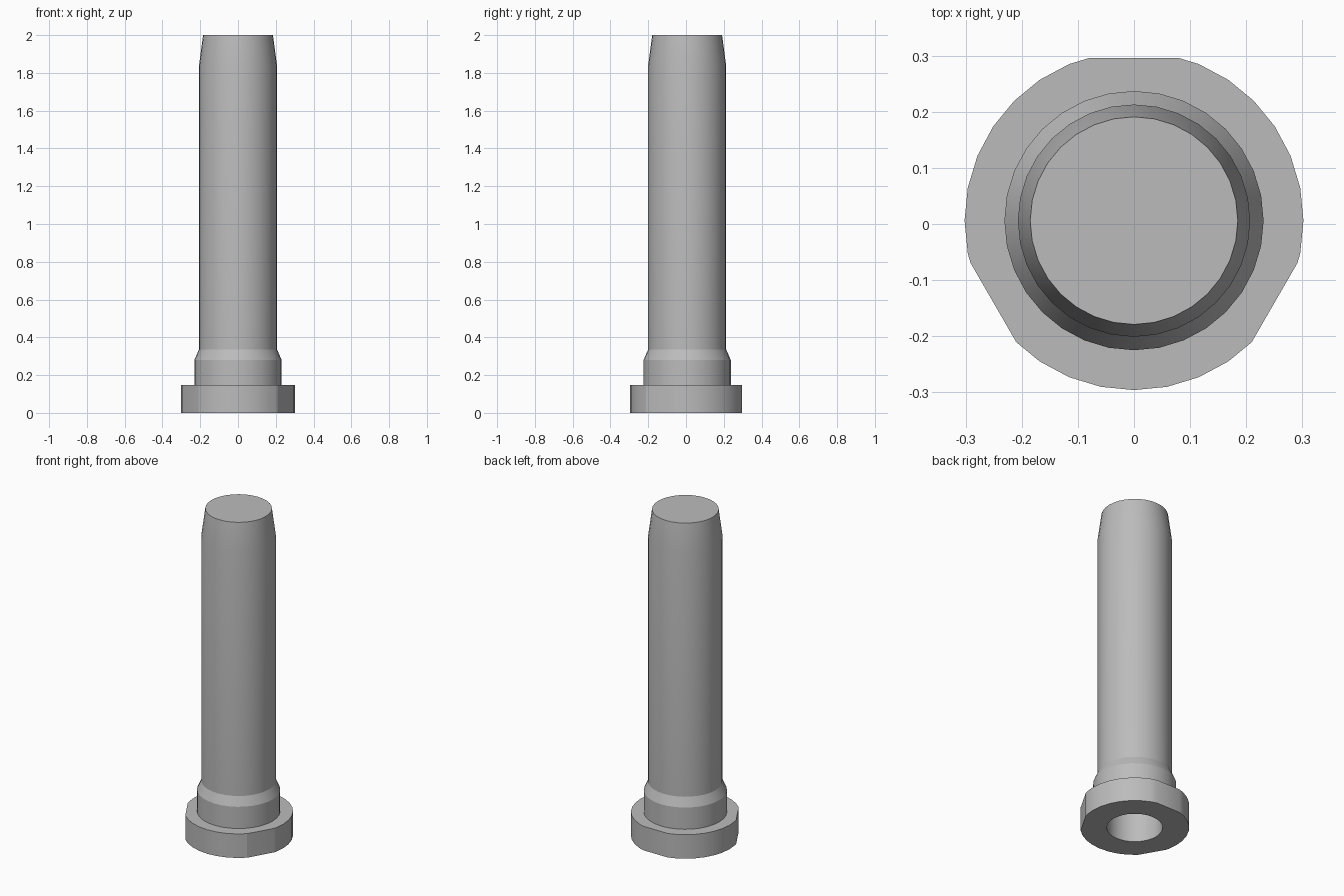
import bpy, bmesh
from math import sin, cos, pi, radians
from mathutils import Vector

SIDES = 32
CENTRE_Y = 0.006

old = bpy.data.objects.get("Cube")
if old:
    bpy.data.objects.remove(old, do_unlink=True)

steel = bpy.data.materials.new("grey steel")
steel.use_nodes = True
colour = (0.50, 0.50, 0.50, 1)
steel.diffuse_color = colour
steel.node_tree.nodes["Principled BSDF"].inputs["Base Color"].default_value = colour


def ring(bm, radius, z):
    return [bm.verts.new((radius * cos(2 * pi * i / SIDES),
                          radius * sin(2 * pi * i / SIDES), z)) for i in range(SIDES)]


def bridge(bm, a, b):
    for i in range(SIDES):
        j = (i + 1) % SIDES
        bm.faces.new((a[i], a[j], b[j], b[i]))


def lathe(bm, profile, cap_end=False):
    rings = [ring(bm, r, z) for r, z in profile]
    for a, b in zip(rings, rings[1:]):
        bridge(bm, a, b)
    if cap_end:
        bm.faces.new(rings[-1])
    return rings


def finish(bm, name):
    bmesh.ops.recalc_face_normals(bm, faces=bm.faces)
    mesh = bpy.data.meshes.new(name)
    bm.to_mesh(mesh)
    bm.free()
    mesh.materials.append(steel)
    obj = bpy.data.objects.new(name, mesh)
    obj.location.y = CENTRE_Y
    bpy.context.collection.objects.link(obj)
    bpy.ops.object.select_all(action="DESELECT")
    obj.select_set(True)
    bpy.context.view_layer.objects.active = obj
    bpy.ops.object.shade_smooth_by_angle(angle=radians(20))


BORE, FLANGE_TOP = 0.155, 0.147

# Hollow pin: blind bore, collar, shaft and tapered tip
bm = bmesh.new()
lathe(bm, [(0.185, 2.0), (0.207, 1.835), (0.207, 0.335), (0.231, 0.28),
           (0.231, FLANGE_TOP), (BORE, FLANGE_TOP), (BORE, 1.8)], cap_end=True)
bm.faces.new([v for v in bm.verts if abs(v.co.z - 2.0) < 1e-4])
finish(bm, "hollow_pin")

# Base flange with three flats
bm = bmesh.new()
rings = lathe(bm, [(0.302, 0), (0.302, FLANGE_TOP)])
for loop in rings:
    bm.faces.new(loop)
for angle in (90, 210, 330):
    n = Vector((cos(radians(angle)), sin(radians(angle)), 0))
    cut = bmesh.ops.bisect_plane(bm, geom=bm.verts[:] + bm.edges[:] + bm.faces[:],
                                 plane_co=n * 0.290, plane_no=n, clear_outer=True)
    edges = [e for e in cut["geom_cut"] if isinstance(e, bmesh.types.BMEdge)]
    bmesh.ops.holes_fill(bm, edges=[e for e in bm.edges if e.is_boundary] or edges, sides=0)

# Bore through the flange
for z in (0, FLANGE_TOP):
    face = next(f for f in bm.faces if all(abs(v.co.z - z) < 1e-4 for v in f.verts))
    outer = list(face.edges)
    bm.faces.remove(face)
    hole = ring(bm, BORE, z)
    inner = [bm.edges.new((hole[i], hole[(i + 1) % SIDES])) for i in range(SIDES)]
    bmesh.ops.triangle_fill(bm, edges=outer + inner, use_beauty=True)
    if z:
        bridge(bm, lower, hole)
    lower = hole
finish(bm, "base_flange")
